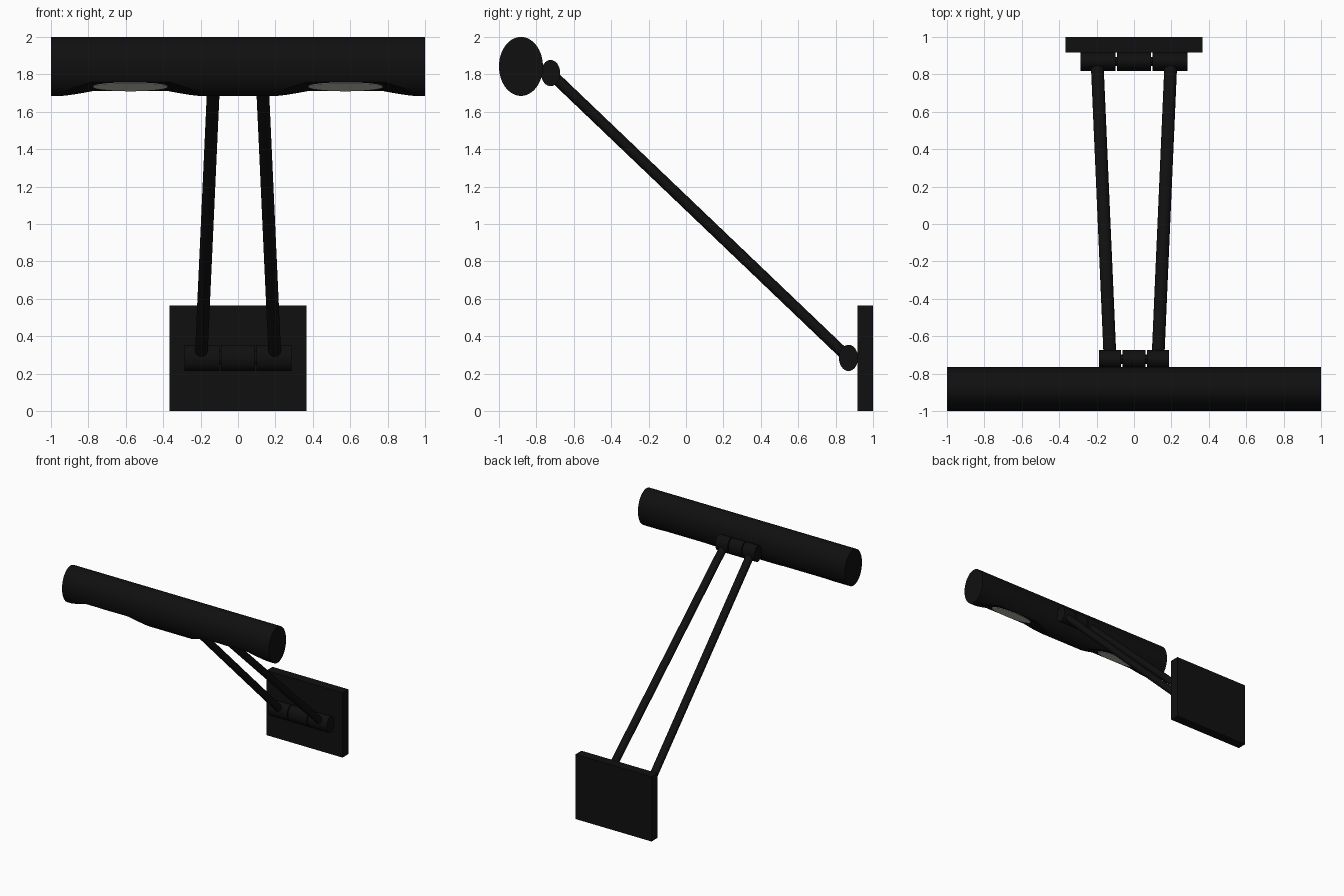
import bpy, bmesh, math
from mathutils import Vector, Matrix

if "Cube" in bpy.data.objects:
    bpy.data.objects.remove(bpy.data.objects["Cube"])


def material(name, color):
    m = bpy.data.materials.new(name)
    m.diffuse_color = color
    m.use_nodes = True
    m.node_tree.nodes["Principled BSDF"].inputs["Base Color"].default_value = m.diffuse_color
    return m


BLACK = material("black_metal", (0.005, 0.005, 0.005, 1))
GLASS = material("lens_glass", (0.6, 0.6, 0.54, 1))


def add_object(name, bm, mat=None):
    bmesh.ops.recalc_face_normals(bm, faces=bm.faces)
    me = bpy.data.meshes.new(name)
    bm.to_mesh(me)
    bm.free()
    ob = bpy.data.objects.new(name, me)
    bpy.context.collection.objects.link(ob)
    if mat:
        me.materials.append(mat)
    return ob


def smooth(ob):
    bpy.ops.object.select_all(action='DESELECT')
    ob.select_set(True)
    bpy.context.view_layer.objects.active = ob
    bpy.ops.object.shade_smooth_by_angle(angle=math.radians(30))


def rod(name, a, b, ru, rv, segs=32, mat=BLACK, up=(0, 0, 1)):
    """Elliptical rod from a to b; rv is the radius along 'up'."""
    a, b = Vector(a), Vector(b)
    w = (b - a).normalized()
    u = Vector(up).cross(w).normalized()
    v = w.cross(u)
    bm = bmesh.new()
    bmesh.ops.create_cone(bm, cap_ends=True, segments=segs, radius1=1, radius2=1, depth=1)
    basis = Matrix((u * ru, v * rv, w * (b - a).length)).transposed().to_4x4()
    bm.transform(Matrix.Translation((a + b) / 2) @ basis)
    ob = add_object(name, bm, mat)
    smooth(ob)
    return ob


# Wall plate
bm = bmesh.new()
bmesh.ops.create_cube(bm, size=1)
bm.transform(Matrix.Translation((0, 0.959, 0.2825)) @ Matrix.Diagonal((0.734, 0.082, 0.565, 1)))
add_object("wall_plate", bm, BLACK)


# Hinges: three knuckles on a thin pin
def hinge(name, y, z, half, split):
    gap = 0.004
    for part, x0, x1 in (("left", -half, -split - gap), ("middle", -split + gap, split - gap),
                         ("right", split + gap, half)):
        rod(f"{name}_{part}_knuckle", (x0, y, z), (x1, y, z), 0.051, 0.07)
    rod(f"{name}_pin", (-half * 0.95, y, z), (half * 0.95, y, z), 0.025, 0.035, 16)


hinge("wall_hinge", 0.869, 0.284, 0.285, 0.095)
hinge("shade_hinge", -0.724, 1.807, 0.188, 0.066)

# Two converging arms
for side, s in (("left", -1), ("right", 1)):
    rod(f"{side}_arm", (s * 0.197, 0.862, 0.29), (s * 0.128, -0.722, 1.803), 0.034, 0.03)

# Lamp shade tube
shade = rod("lamp_shade", (-1, -0.8825, 1.8425), (1, -0.8825, 1.8425), 0.1175, 0.1575, 64)

# Tilted frame of the flat lens seats under the shade
d = Vector((0, -0.161, 0.049)).normalized()
n = Vector((0, d.z * -1, d.y))
for side, s in (("left", -1), ("right", 1)):
    c = Vector((s * 0.575, -0.9015, 1.735))
    # Scoop cutter with sloped ends
    bm = bmesh.new()
    pts = ((-0.205, 0), (0.205, 0), (0.565, 0.09), (-0.565, 0.09))
    vs = [bm.verts.new(c + Vector((x, 0, 0)) + n * h - d * 0.3) for x, h in pts]
    face = bm.faces.new(vs)
    ext = bmesh.ops.extrude_face_region(bm, geom=[face])
    bmesh.ops.translate(bm, vec=d * 0.6,
                        verts=[g for g in ext["geom"] if isinstance(g, bmesh.types.BMVert)])
    cutter = add_object(f"{side}_scoop_cutter", bm)
    cutter.hide_render = True
    cutter.hide_set(True)
    mod = shade.modifiers.new("scoop", 'BOOLEAN')
    mod.object = cutter
    mod.operation = 'DIFFERENCE'
    mod.solver = 'EXACT'
    # Oval lens lying on the seat
    rod(f"{side}_lens", c - n * 0.003, c + n * 0.003, 0.2, 0.078, 32, GLASS, up=d)
